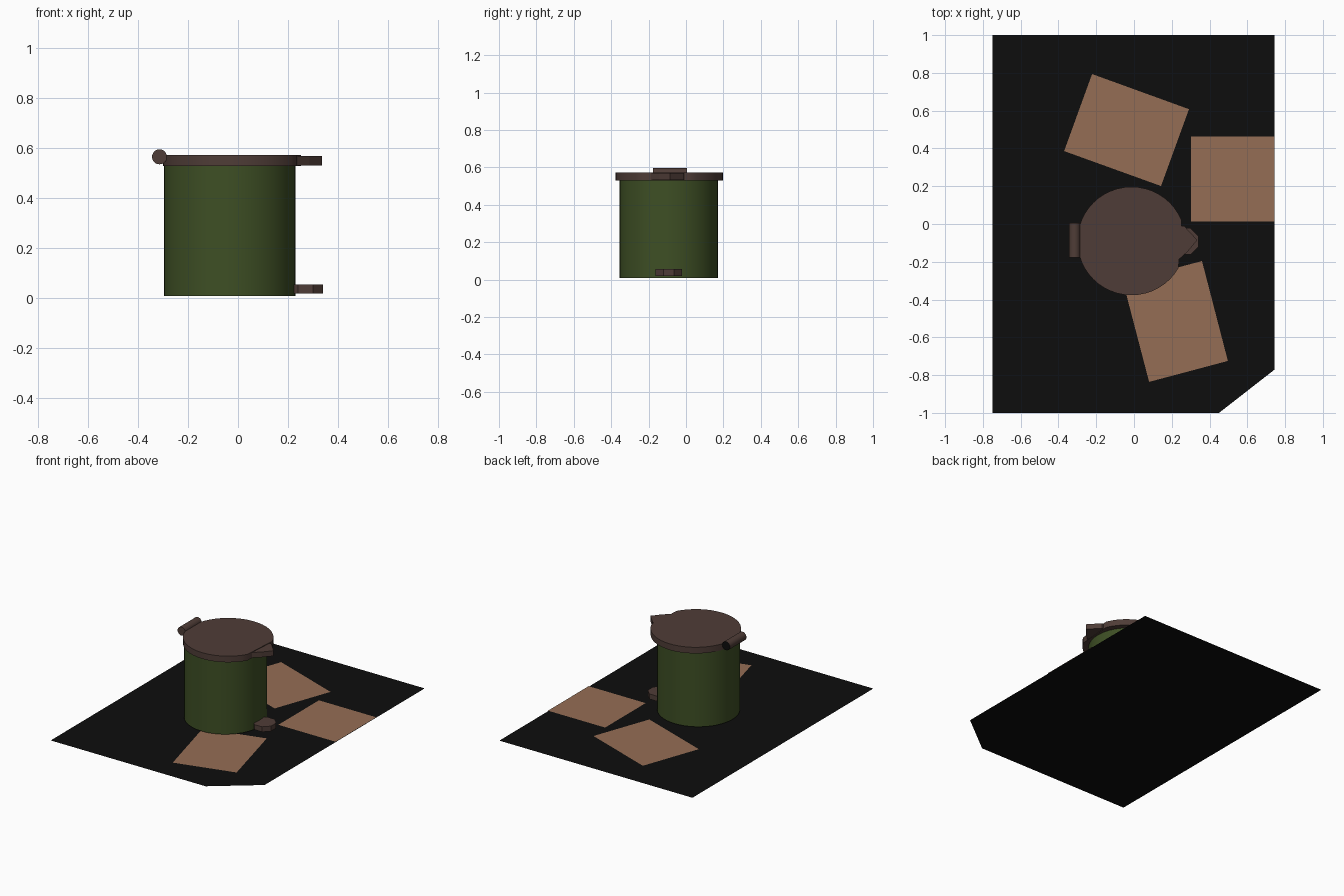
import bpy, bmesh, math

if "Cube" in bpy.data.objects:
    bpy.data.objects.remove(bpy.data.objects["Cube"])


def material(name, rgb):
    m = bpy.data.materials.new(name)
    m.diffuse_color = (*rgb, 1)
    m.use_nodes = True
    m.node_tree.nodes["Principled BSDF"].inputs["Base Color"].default_value = m.diffuse_color
    return m


BLACK = material("black", (0.004, 0.004, 0.004))
TAN = material("tan", (0.30, 0.155, 0.09))
BROWN = material("dark brown", (0.078, 0.046, 0.038))
GREEN = material("olive green", (0.048, 0.078, 0.018))


def prism(name, outline, z0, z1, mat, smooth=False):
    """Flat sheet from an outline, or a closed prism when z1 > z0."""
    bm = bmesh.new()
    face = bm.faces.new([bm.verts.new((x, y, z0)) for x, y in outline])
    if z1 > z0:
        ext = bmesh.ops.extrude_face_region(bm, geom=[face], use_keep_orig=True)
        top = [v for v in ext["geom"] if isinstance(v, bmesh.types.BMVert)]
        bmesh.ops.translate(bm, verts=top, vec=(0, 0, z1 - z0))
        bmesh.ops.recalc_face_normals(bm, faces=bm.faces)
    me = bpy.data.meshes.new(name)
    bm.to_mesh(me)
    bm.free()
    me.materials.append(mat)
    ob = bpy.data.objects.new(name, me)
    bpy.context.collection.objects.link(ob)
    if smooth:
        bpy.context.view_layer.objects.active = ob
        ob.select_set(True)
        bpy.ops.object.shade_smooth_by_angle(angle=math.radians(35))
        ob.select_set(False)
    return ob


def circle(cx, cy, r, n, phase=0.0):
    return [(cx + r * math.cos(phase + math.tau * i / n),
             cy + r * math.sin(phase + math.tau * i / n)) for i in range(n)]


# Base sheet with one clipped corner
prism("base_sheet", [(-0.75, -1), (0.45, -1), (0.745, -0.77), (0.745, 1), (-0.75, 1)],
      0, 0, BLACK)

# Three tan cards lying on the sheet
cards = {
    "back_card": [(-0.222, 0.794), (-0.37, 0.386), (0.143, 0.201), (0.291, 0.608)],
    "right_card": [(0.303, 0.013), (0.745, 0.013), (0.745, 0.462), (0.303, 0.462)],
    "front_card": [(0.36, -0.196), (-0.058, -0.307), (0.08, -0.836), (0.497, -0.725)],
}
for name, pts in cards.items():
    prism(name, pts, 0.004, 0.004, TAN)

# Canister body
prism("canister_body", circle(-0.033, -0.092, 0.263, 48), 0.01, 0.532, GREEN, True)

# Lid with a flat cut where the latch sits
lid = [(x, y) for x, y in circle(-0.013, -0.09, 0.287, 48)
       if not (x > 0.2 and -0.2 < y < 0.0)]
prism("lid", lid, 0.53, 0.573, BROWN, True)

# Upper latch under the lid edge
prism("lid_latch", [(0.15, -0.19), (0.235, -0.19), (0.285, -0.145), (0.335, -0.085),
                    (0.265, -0.01), (0.15, -0.01)], 0.532, 0.569, BROWN)

# Octagonal foot pedal
prism("foot_pedal", circle(0.27, -0.092, 0.076, 8, math.pi / 8), 0.02, 0.056, BROWN)

# Hinge roll at the back of the lid, lying along y with one black end
roll = prism("hinge_roll", circle(0, 0, 0.03, 20), 0, 0.182, BROWN, True)
roll.data.materials.append(BLACK)
for p in roll.data.polygons:
    if p.normal.z < -0.9:
        p.material_index = 1
roll.rotation_euler = (math.pi / 2, 0, 0)
roll.location = (-0.314, 0.005, 0.566)
